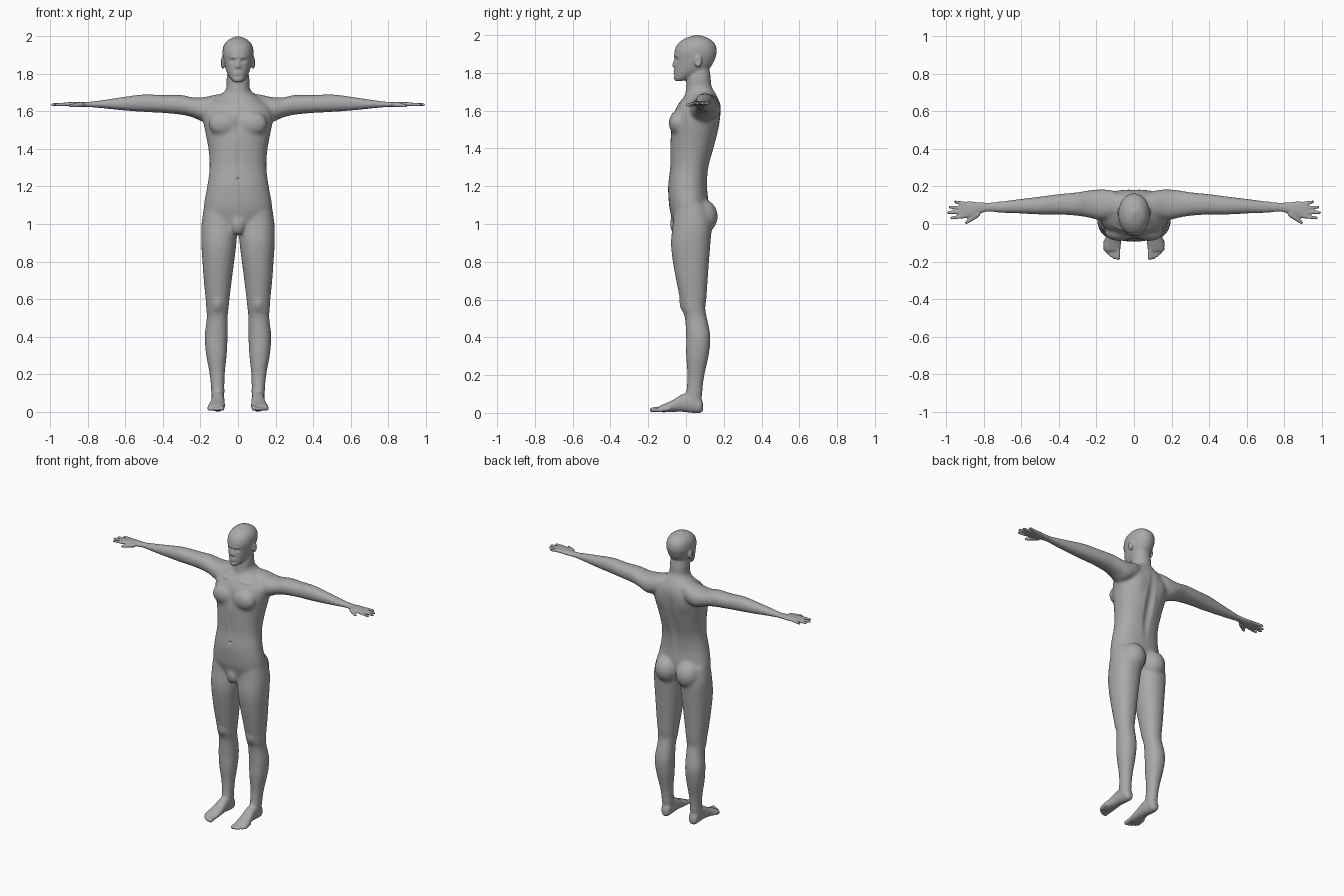
import bpy
import bmesh
from math import cos, sin, tau, copysign
from mathutils import Vector, Matrix

cube = bpy.data.objects.get("Cube")
if cube:
    bpy.data.objects.remove(cube, do_unlink=True)

bm = bmesh.new()
SIDES = 28
STEPS = 4


def spline(a, b, c, d, t):
    """Catmull-Rom value between b and c."""
    return b + 0.5 * t * (c - a + t * (2 * a - 5 * b + 4 * c - d + t * (3 * (b - c) + d - a)))


def superellipse(angle, power):
    x, y = cos(angle), sin(angle)
    return (copysign(abs(x) ** (2 / power), x), copysign(abs(y) ** (2 / power), y))


def loft(axis, rows, power=2.2):
    """Skin rings; each row is position on the axis, then low/high bounds of the other two axes."""
    others = [i for i in range(3) if i != axis]
    dense = []
    for i in range(len(rows) - 1):
        quad = [rows[max(0, min(len(rows) - 1, i + k))] for k in (-1, 0, 1, 2)]
        for s in range(STEPS):
            dense.append([spline(*column, s / STEPS) for column in zip(*quad)])
    dense.append(rows[-1])
    rings = []
    for pos, a0, a1, b0, b1 in dense:
        ring = []
        for k in range(SIDES):
            u, v = superellipse(tau * k / SIDES, power)
            co = Vector()
            co[axis] = pos
            co[others[0]] = (a0 + a1) / 2 + u * (a1 - a0) / 2
            co[others[1]] = (b0 + b1) / 2 + v * (b1 - b0) / 2
            ring.append(bm.verts.new(co))
        rings.append(ring)
    for low, high in zip(rings, rings[1:]):
        for k in range(SIDES):
            n = (k + 1) % SIDES
            bm.faces.new((low[k], low[n], high[n], high[k]))
    bm.faces.new(rings[0][::-1])
    bm.faces.new(rings[-1])


def centred(rows):
    """Turn (height, half width, front, back) into loft rows."""
    return [(z, -w, w, front, back) for z, w, front, back in rows]


def ball(centre, radii):
    matrix = Matrix.LocRotScale(Vector(centre), None, Vector(radii))
    bmesh.ops.create_uvsphere(bm, u_segments=16, v_segments=10, radius=1, matrix=matrix)


def capsule(start, end, r0, r1):
    """Tapered finger shape: a cone between two balls."""
    start, end = Vector(start), Vector(end)
    along = end - start
    matrix = Matrix.LocRotScale((start + end) / 2, along.to_track_quat("Z", "Y"), None)
    bmesh.ops.create_cone(bm, cap_ends=True, segments=16, radius1=r0, radius2=r1,
                          depth=along.length, matrix=matrix)
    ball(start, (r0, r0, r0))
    ball(end, (r1, r1, r1))


# Leg
loft(2, [
    (1.1, .02, .18, -.06, .11), (1, .003, .195, -.07, .135),
    (.9, .008, .196, -.08, .13), (.8, .02, .19, -.07, .122),
    (.7, .033, .183, -.052, .115), (.6, .045, .173, -.032, .108),
    (.55, .05, .17, -.022, .102), (.5, .055, .167, -.006, .112),
    (.4, .055, .178, 0, .13), (.3, .06, .17, 0, .12),
    (.2, .07, .152, .007, .098), (.1, .073, .142, 0, .085),
    (.04, .075, .14, -.01, .08)])

# Foot and toes
loft(1, [
    (.09, .09, .12, .012, .05), (.075, .075, .136, 0, .085),
    (.03, .073, .14, 0, .11), (-.02, .071, .143, .006, .098),
    (-.07, .07, .152, .005, .068), (-.12, .07, .162, .003, .045),
    (-.145, .076, .156, .006, .034)])
toe_tips = [(.085, -.18), (.107, -.178), (.124, -.168), (.14, -.154), (.153, -.138)]
for i, (x, y) in enumerate(toe_tips):
    r = .013 if i == 0 else .0095
    capsule((x, y + .05, .022), (x, y, r + .003), r, r)

# Arm and palm
loft(0, [
    (.05, .04, .15, 1.6, 1.7), (.12, .03, .18, 1.57, 1.69),
    (.18, .02, .185, 1.545, 1.677), (.24, .033, .18, 1.568, 1.675),
    (.3, .043, .17, 1.582, 1.688), (.4, .05, .16, 1.592, 1.688),
    (.5, .05, .147, 1.597, 1.692), (.6, .055, .135, 1.604, 1.68),
    (.7, .058, .123, 1.614, 1.665), (.8, .062, .115, 1.623, 1.652),
    (.86, .038, .12, 1.624, 1.652), (.91, .03, .12, 1.629, 1.649),
    (.93, .034, .116, 1.632, 1.646)])

# Fingers and thumb
for root, tip_x, tip_y in [(.041, .973, .032), (.064, .99, .061),
                           (.087, .981, .09), (.109, .953, .118)]:
    capsule((.9, root, 1.639), (tip_x, tip_y, 1.636), .0105, .0085)
capsule((.835, .05, 1.637), (.893, .008, 1.63), .015, .0095)

# Chest muscle, buttock, ear and nostril wing
ball((.078, -.045, 1.535), (.08, .047, .065))
ball((.08, .08, 1.04), (.084, .09, .095))
ball((.082, .065, 1.86), (.011, .02, .033))
ball((.009, -.06, 1.836), (.008, .009, .007))

# Copy the paired parts to the other side
copy = bmesh.ops.duplicate(bm, geom=bm.verts[:] + bm.edges[:] + bm.faces[:])["geom"]
twin_verts = [g for g in copy if isinstance(g, bmesh.types.BMVert)]
twin_faces = [g for g in copy if isinstance(g, bmesh.types.BMFace)]
bmesh.ops.scale(bm, vec=(-1, 1, 1), verts=twin_verts)
bmesh.ops.reverse_faces(bm, faces=twin_faces)

# Torso
loft(2, centred([
    (.96, .04, -.04, .06), (1, .1, -.065, .08), (1.05, .168, -.08, .11),
    (1.1, .182, -.09, .12), (1.2, .165, -.095, .112), (1.3, .152, -.084, .12),
    (1.4, .158, -.083, .148), (1.5, .177, -.08, .173), (1.56, .188, -.072, .182),
    (1.61, .185, -.055, .185), (1.65, .15, -.03, .177), (1.69, .09, 0, .158),
    (1.73, .055, .015, .13)]))
ball((0, -.05, 1), (.042, .036, .06))

# Neck and head
loft(2, centred([
    (1.62, .075, -.02, .17), (1.68, .07, -.005, .155), (1.73, .061, 0, .135),
    (1.78, .06, .005, .13), (1.85, .05, .02, .12)]))
loft(2, centred([
    (1.756, .018, -.055, -.03), (1.768, .034, -.064, .02), (1.8, .055, -.063, .09),
    (1.83, .067, -.061, .13), (1.87, .077, -.06, .152), (1.91, .083, -.062, .163),
    (1.95, .077, -.046, .155), (1.98, .054, -.01, .125), (1.994, .027, .025, .09),
    (2.001, .008, .05, .068)]), power=2.1)
capsule((0, -.054, 1.876), (0, -.065, 1.841), .007, .01)

# Fuse all parts into one continuous skin
mesh = bpy.data.meshes.new("body")
bm.to_mesh(mesh)
bm.free()
body = bpy.data.objects.new("body", mesh)
bpy.context.collection.objects.link(body)
fuse = body.modifiers.new("fuse", "REMESH")
fuse.mode = "VOXEL"
fuse.voxel_size = .006
skin = bpy.data.meshes.new_from_object(body.evaluated_get(bpy.context.evaluated_depsgraph_get()))
body.modifiers.clear()
body.data = skin
bm = bmesh.new()
bm.from_mesh(skin)


def relax(verts, passes):
    for _ in range(passes):
        bmesh.ops.smooth_vert(bm, verts=verts, factor=.5,
                              use_axis_x=True, use_axis_y=True, use_axis_z=True)


# Blend the trunk and limbs strongly, the hands, feet and face lightly
relax([v for v in bm.verts if abs(v.co.x) < .8 and .12 < v.co.z < 1.74], 18)
relax(bm.verts[:], 2)

# Sculpt strokes: centre, radii, push; each works on both sides
strokes = {
    "eye socket": ((.031, -.058, 1.869), (.025, .04, .016), (0, .011, 0)),
    "eyelid": ((.031, -.05, 1.867), (.015, .04, .009), (0, -.005, 0)),
    "brow": ((.028, -.06, 1.89), (.04, .04, .012), (0, -.005, 0)),
    "lips": ((0, -.06, 1.804), (.03, .04, .016), (0, -.006, 0)),
    "mouth line": ((0, -.065, 1.803), (.028, .04, .007), (0, .005, 0)),
    "chin crease": ((0, -.06, 1.786), (.03, .04, .009), (0, .004, 0)),
    "ear hollow": ((.09, .06, 1.862), (.012, .013, .02), (-.007, 0, 0)),
    "collarbone": ((.085, -.03, 1.645), (.08, .06, .013), (0, -.006, 0)),
    "breastbone": ((0, -.09, 1.53), (.025, .06, .09), (0, .008, 0)),
    "belly line": ((0, -.09, 1.36), (.018, .06, .14), (0, .004, 0)),
    "navel": ((0, -.09, 1.238), (.012, .04, .013), (0, .014, 0)),
    "spine": ((0, .15, 1.42), (.04, .1, .3), (0, -.014, 0)),
    "shoulder blade": ((.1, .17, 1.55), (.07, .07, .1), (0, .007, 0)),
    "kneecap": ((.108, -.02, .57), (.04, .05, .05), (0, -.007, 0)),
}
verts = [(v, v.co.z) for v in bm.verts]
for (cx, cy, cz), (rx, ry, rz), push in strokes.values():
    for v in [v for v, z in verts if abs(z - cz) < rz]:
        x, y, z = v.co
        side = copysign(1, x)
        d = ((x * side - cx) / rx) ** 2 + ((y - cy) / ry) ** 2 + ((z - cz) / rz) ** 2
        if d < 1:
            v.co += Vector((push[0] * side, push[1], push[2])) * (1 - d) ** 2

bm.to_mesh(skin)
bm.free()
skin.shade_smooth()

# One plain grey
grey = bpy.data.materials.new("plain_grey")
grey.use_nodes = True
colour = (.4, .4, .4, 1)
grey.diffuse_color = colour
grey.node_tree.nodes["Principled BSDF"].inputs["Base Color"].default_value = colour
skin.materials.clear()
skin.materials.append(grey)
